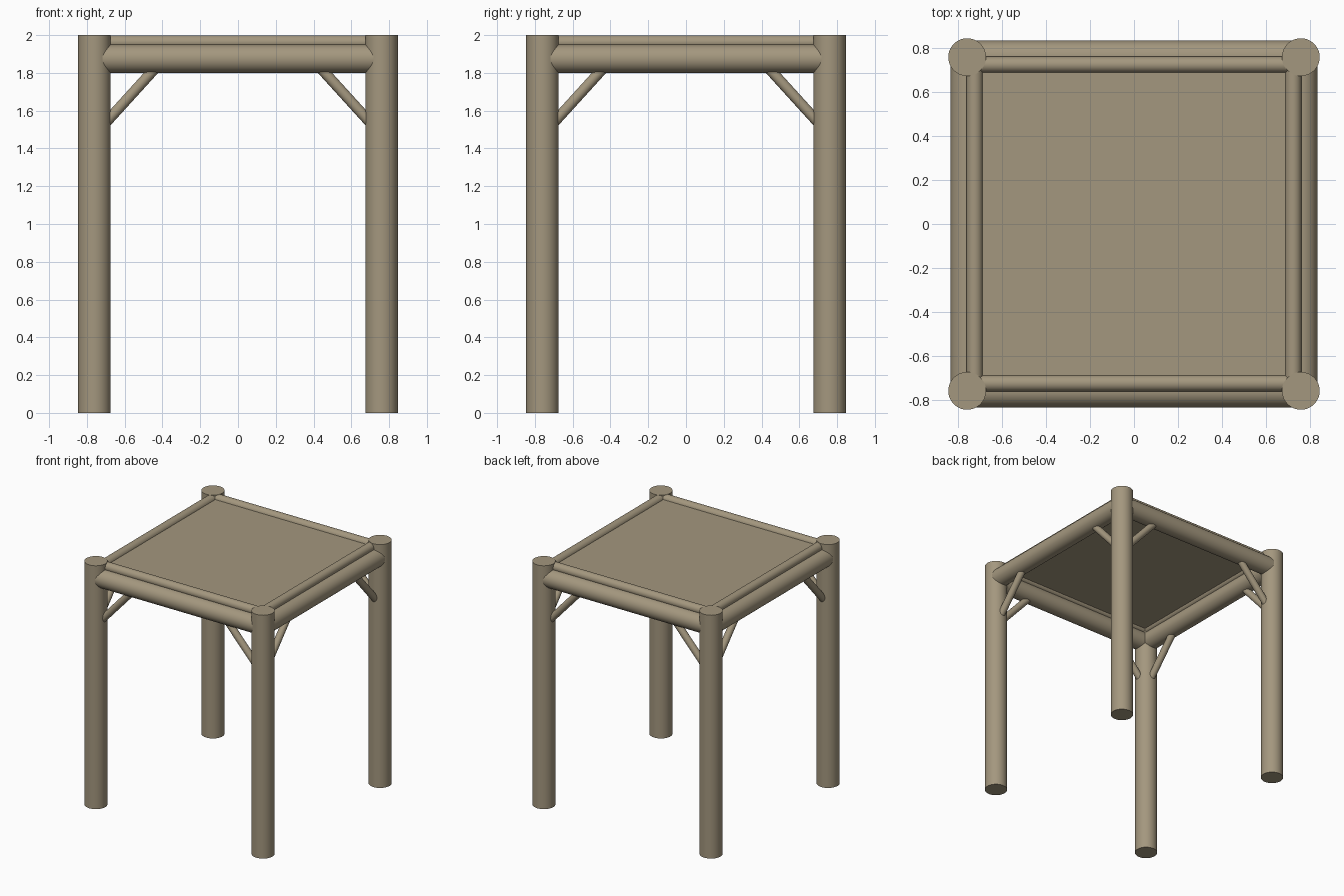
import bpy
import math
from mathutils import Vector, Matrix

if "Cube" in bpy.data.objects:
    bpy.data.objects.remove(bpy.data.objects["Cube"])

wood = bpy.data.materials.new("tan wood")
wood.diffuse_color = (0.37, 0.31, 0.21, 1)
wood.use_nodes = True
wood.node_tree.nodes["Principled BSDF"].inputs["Base Color"].default_value = wood.diffuse_color

C = 0.76          # post centre offset
POST_R = 0.086
RAIL_R = 0.075
RAIL_Z = 1.875


def pole(name, a, b, r, turn=0):
    """Smooth round pole from a to b, turned about z by quarter turns."""
    rot = Matrix.Rotation(turn * math.pi / 2, 3, 'Z')
    a, b = rot @ Vector(a), rot @ Vector(b)
    d = b - a
    bpy.ops.mesh.primitive_cylinder_add(vertices=40, radius=r, depth=d.length,
                                        location=(a + b) / 2)
    ob = bpy.context.object
    ob.rotation_euler = d.to_track_quat('Z', 'Y').to_euler()
    ob.name = name
    ob.data.materials.append(wood)
    bpy.ops.object.shade_smooth_by_angle(angle=math.radians(35))
    return ob


for k in range(4):
    # corner post
    pole("post", (-C, -C, 0), (-C, -C, 2), POST_R, k)
    # thick rail between two posts
    pole("main_rail", (-C, -C, RAIL_Z), (C, -C, RAIL_Z), RAIL_R, k)
    # thin edging pole resting on the inner side of the rail
    pole("edge_rail", (-0.72, -0.726, 1.962), (0.72, -0.726, 1.962), 0.037, k)
    # diagonal braces from post to rail
    for s in (-1, 1):
        pole("brace", (s * 0.715, -C, 1.52), (s * 0.415, -C, 1.85), 0.028, k)

# flat top panel
bpy.ops.mesh.primitive_cube_add(size=1, location=(0, 0, 1.96))
panel = bpy.context.object
panel.name = "top_panel"
panel.scale = (1.44, 1.44, 0.018)
panel.data.materials.append(wood)
